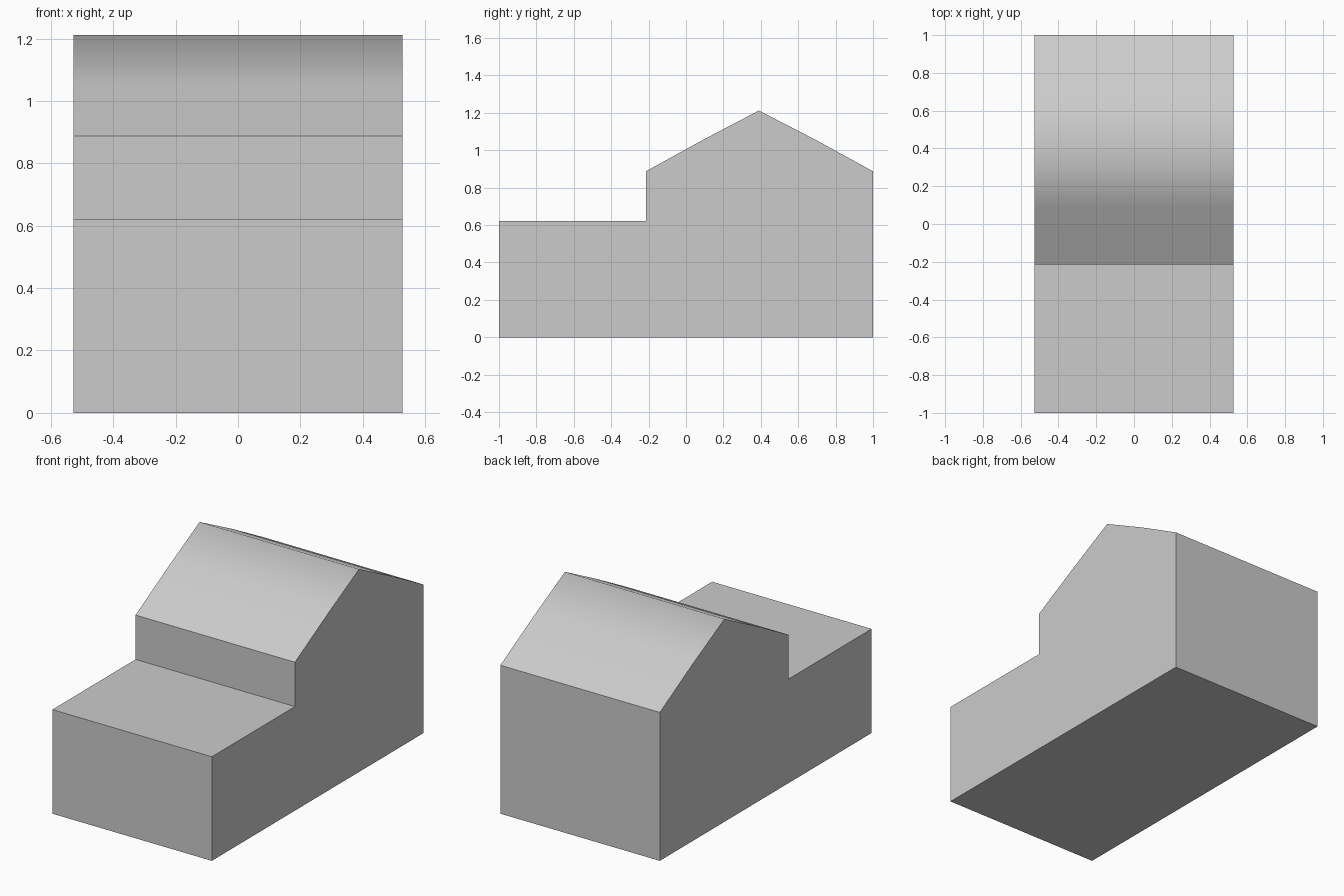
import bpy
import bmesh

if "Cube" in bpy.data.objects:
    bpy.data.objects.remove(bpy.data.objects["Cube"])

HALF_WIDTH = 0.527

# Side outline (y, z): low front block, then gabled rear block with a soft ridge
outline = [
    (-1.0, 0.0), (1.0, 0.0),
    (1.0, 0.887), (0.70, 1.052), (0.39, 1.212), (0.09, 1.055), (-0.215, 0.887),
    (-0.215, 0.622), (-1.0, 0.622),
]
ROOF_EDGES = range(2, 6)

bm = bmesh.new()
left = [bm.verts.new((-HALF_WIDTH, y, z)) for y, z in outline]
right = [bm.verts.new((HALF_WIDTH, y, z)) for y, z in outline]

# Side walls
bm.faces.new(left)
bm.faces.new(right)

# Floor, walls, step and roof; only the roof strips are smooth across the ridge
count = len(outline)
for i in range(count):
    j = (i + 1) % count
    face = bm.faces.new((left[i], left[j], right[j], right[i]))
    face.smooth = i in ROOF_EDGES

bmesh.ops.recalc_face_normals(bm, faces=bm.faces)
mesh = bpy.data.meshes.new("building_body")
bm.to_mesh(mesh)
bm.free()
bpy.context.collection.objects.link(bpy.data.objects.new("building_body", mesh))
